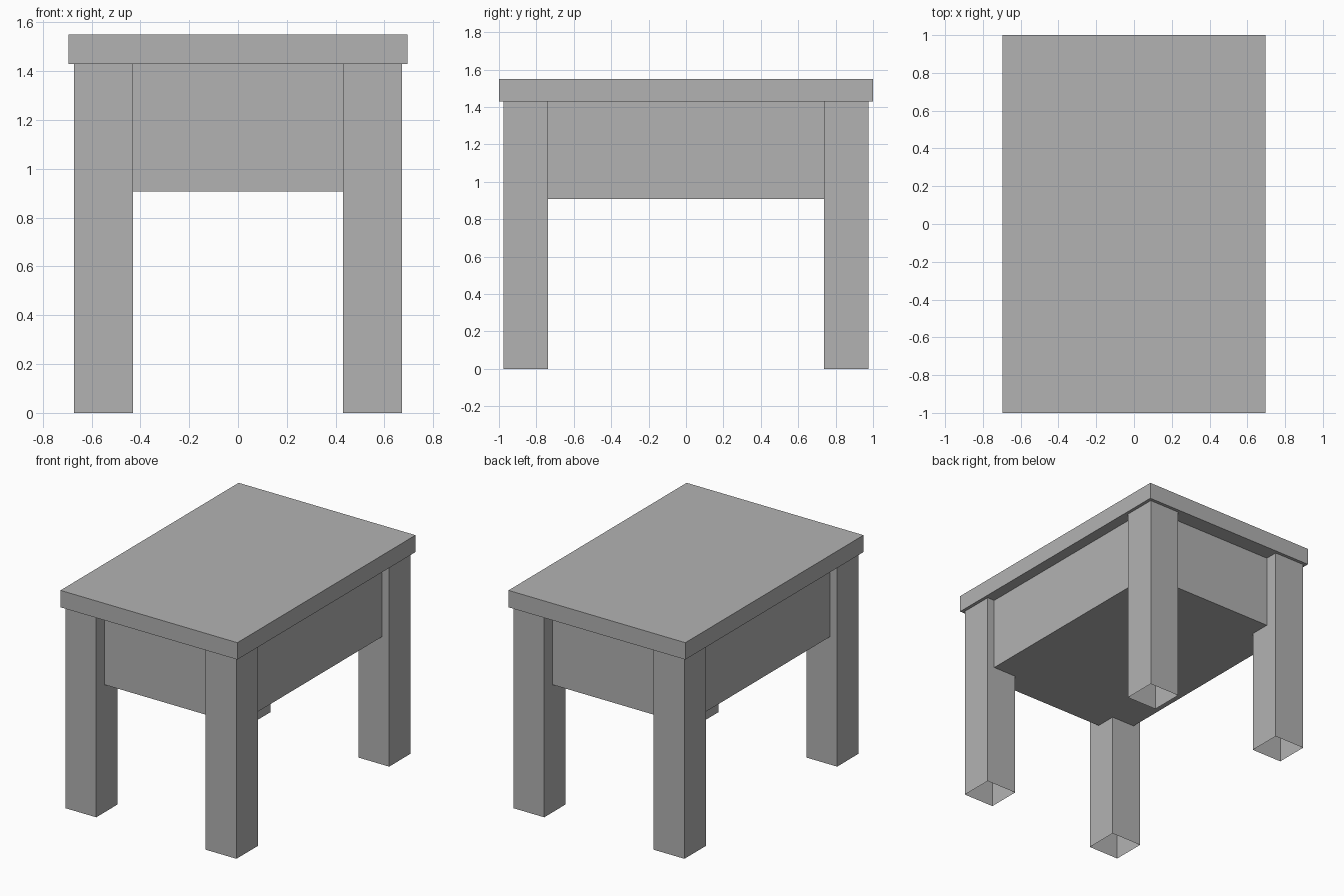
import bpy
import bmesh
from mathutils import Vector

if "Cube" in bpy.data.objects:
    bpy.data.objects.remove(bpy.data.objects["Cube"], do_unlink=True)

grey = bpy.data.materials.new("plain_grey")
grey.use_nodes = True
colour = (0.448, 0.448, 0.448, 1)
grey.diffuse_color = colour
grey.node_tree.nodes["Principled BSDF"].inputs["Base Color"].default_value = colour


def box(name, low, high, open_bottom=False):
    """Axis-aligned box between two corners, optionally without its underside."""
    low, high = Vector(low), Vector(high)
    bm = bmesh.new()
    bmesh.ops.create_cube(bm, size=1)
    bmesh.ops.scale(bm, vec=high - low, verts=bm.verts)
    bmesh.ops.translate(bm, vec=(low + high) / 2, verts=bm.verts)
    if open_bottom:
        under = [f for f in bm.faces if f.normal.z < -0.9]
        bmesh.ops.delete(bm, geom=under, context="FACES_ONLY")
    mesh = bpy.data.meshes.new(name)
    bm.to_mesh(mesh)
    bm.free()
    mesh.materials.append(grey)
    obj = bpy.data.objects.new(name, mesh)
    bpy.context.collection.objects.link(obj)
    return obj


top_x, top_y = 0.695, 1.0
leg_out_x, leg_in_x = 0.672, 0.43
leg_out_y, leg_in_y = 0.977, 0.737
body_x, body_y = 0.615, 0.885
body_z, under_z, top_z = 0.907, 1.43, 1.55

# Table top
box("table_top", (-top_x, -top_y, under_z), (top_x, top_y, top_z))

# Closed body between the legs, set back from their outer faces
box("body", (-body_x, -body_y, body_z), (body_x, body_y, under_z))

# Four hollow legs, open at the foot
for side, sx in (("left", 1), ("right", -1)):
    for end, sy in (("front", -1), ("back", 1)):
        xs = sorted((sx * leg_in_x, sx * leg_out_x))
        ys = sorted((sy * leg_in_y, sy * leg_out_y))
        box(f"{end}_{side}_leg", (xs[0], ys[0], 0), (xs[1], ys[1], under_z), True)
